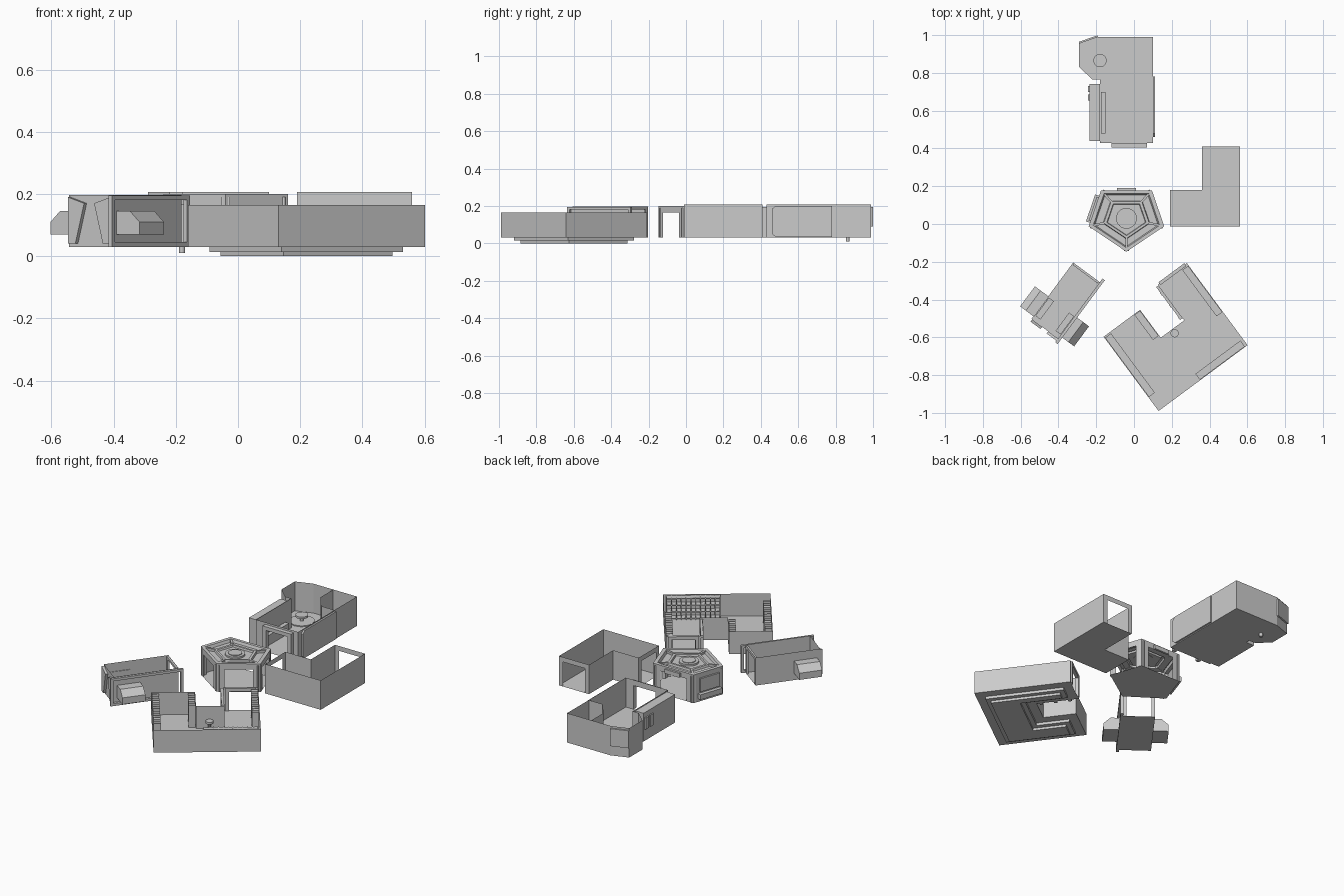
import bpy, math
from mathutils import Matrix, Vector

if "Cube" in bpy.data.objects:
    bpy.data.objects.remove(bpy.data.objects["Cube"])

I = Matrix.Identity(4)
def frame(x, y, deg):
    return Matrix.Translation((x, y, 0)) @ Matrix.Rotation(math.radians(deg), 4, 'Z')

def mesh(name, verts, faces, M=I):
    me = bpy.data.meshes.new(name)
    me.from_pydata([tuple(v) for v in verts], [], faces)
    me.update()
    ob = bpy.data.objects.new(name, me)
    ob.matrix_world = M
    bpy.context.collection.objects.link(ob)
    return ob

def prism(name, pts, vec, M=I):
    a = [Vector(p) for p in pts]
    n = len(a)
    faces = [tuple(range(n))[::-1], tuple(range(n, 2 * n))]
    faces += [(i, (i + 1) % n, n + (i + 1) % n, n + i) for i in range(n)]
    return mesh(name, a + [p + Vector(vec) for p in a], faces, M)

def box(name, x0, x1, y0, y1, z0, z1, M=I):
    return prism(name, [(x0, y0, z0), (x1, y0, z0), (x1, y1, z0), (x0, y1, z0)], (0, 0, z1 - z0), M)

def slab(name, pts, z0, z1, M=I):
    return prism(name, [(x, y, z0) for x, y in pts], (0, 0, z1 - z0), M)

def room(name, pts, z0, z1, doors={}, M=I):
    """Open-topped thin shell: floor plus walls; doors = {edge: (start, end, top)}."""
    V, F = [(x, y, z0) for x, y in pts], [tuple(range(len(pts)))]
    def quad(p, q, a, b):
        k = len(V)
        V.extend([(*p, a), (*q, a), (*q, b), (*p, b)])
        F.append((k, k + 1, k + 2, k + 3))
    for i in range(len(pts)):
        p, q = Vector(pts[i]), Vector(pts[(i + 1) % len(pts)])
        if i in doors:
            s, e, top = doors[i]
            a, b = p.lerp(q, s), p.lerp(q, e)
            quad(p, a, z0, z1)
            quad(b, q, z0, z1)
            quad(a, b, top, z1)
        else:
            quad(p, q, z0, z1)
    return mesh(name, V, F, M)

def disc(name, x, y, r, z0, z1, M=I, n=24):
    ob = slab(name, [(x + r * math.cos(2 * math.pi * i / n), y + r * math.sin(2 * math.pi * i / n))
                     for i in range(n)], z0, z1, M)
    return ob

def door_frame(name, x0, x1, y0, y1, z0, z1, t, M=I):
    box(name + "_left_jamb", x0, x0 + t, y0, y1, z0, z1, M)
    box(name + "_right_jamb", x1 - t, x1, y0, y1, z0, z1, M)
    box(name + "_lintel", x0 + t, x1 - t, y0, y1, z1 - t, z1, M)

# Hub: pentagon room with doorways and a stepped roof
P = [(-.04, -.147), (.16, -.012), (.095, .178), (-.175, .178), (-.24, -.012)]
C = Vector((-.04, .03))
door = (.18, .82, .165)
room("hub_walls", P, .03, .19, {0: door, 1: door, 2: door, 4: door})
loops = [(1, .188), (1, .2), (.88, .2), (.84, .184), (.62, .184), (.6, .196), (.52, .196), (.5, .186)]
V, F = [], []
for s, z in loops:
    V += [(*(C + (Vector(p) - C) * s), z) for p in P]
for k in range(len(loops) - 1):
    F += [(5 * k + i, 5 * k + (i + 1) % 5, 5 * k + 5 + (i + 1) % 5, 5 * k + 5 + i) for i in range(5)]
F.append(tuple(range(5 * len(loops) - 5, 5 * len(loops))))
mesh("hub_roof", V, F)
for i, p in enumerate(P):
    d = Vector(p) - C
    S = frame(*C, math.degrees(math.atan2(d.y, d.x)))
    box("hub_roof_spoke", d.length * .58, d.length * .88, -.006, .006, .183, .198, S)
    box("hub_post", d.length * .88, d.length * .97, -.014, .014, .03, .19, S)
disc("hub_roof_ring", *C, .055, .184, .196)
disc("hub_roof_cap", *C, .038, .194, .2)
box("hub_north_header", -.09, .01, .178, .19, .165, .19)
for p, q in ((P[3], P[4]), (P[1], P[2])):
    d = Vector(q) - Vector(p)
    S = frame(*p, math.degrees(math.atan2(d.y, d.x)))
    L = d.length
    if p == P[3]:
        box("hub_bay_ledge", .03, L - .02, -.022, 0, .05, .08, S)
        box("hub_bay_panel", .04, L - .03, -.01, 0, .09, .17, S)
    door_frame("hub_side_frame", 0, L, 0, .02, .03, .195, .025, S)

# North module: room with a chamfered bay in the far left corner
N = [(-.18, .43), (.1, .43), (.1, .99), (-.19, .99), (-.29, .955), (-.29, .83), (-.22, .765), (-.18, .765)]
room("north_room", N, .03, .207, {0: (.25, .87, .18)})
door_frame("north_door", -.12, .07, .405, .43, .03, .195, .022)
box("north_service_wall", -.235, -.18, .44, .74, .03, .2)
for y in (.655, .7):
    box("north_window", -.243, -.235, y, y + .03, .1, .17)
prism("north_side_panel", [(.1, .46, .05), (.1, .48, .035), (.1, .78, .035), (.1, .78, .2),
                           (.1, .48, .2), (.1, .46, .185)], (.01, 0, 0))
part = [(-.06, .99), (-.06, .87), (.01, .78), (.1, .78)]
mesh("north_partition", [(x, y, z) for z in (.03, .205) for x, y in part],
     [(i, i + 1, i + 5, i + 4) for i in range(3)])
prism("north_bay_shutter", [(-.29, .955, .09), (-.19, .99, .09), (-.19, .99, .195), (-.29, .955, .195)], (-.003, .009, 0))
disc("bay_floor_ring", -.18, .865, .07, .03, .036)
disc("bay_table_top", -.18, .865, .035, .06, .072)
disc("bay_table_post", -.18, .865, .01, .01, .062, n=12)
box("north_console", -.175, -.15, .48, .7, .03, .09)

# East module: plain L-shaped corridor
E = [(.19, -.012), (.56, -.012), (.56, .41), (.36, .41), (.36, .18), (.19, .18)]
room("east_corridor", E, .03, .207, {2: (.14, .86, .178), 5: (.14, .86, .178)})

# South-east module: U-shaped store room on stepped plates
M = frame(.13, -.99, 36.5)
def u_shape(i):
    return [(i, i), (.586 - i, i), (.586 - i, .54 - i), (.395 + i, .54 - i), (.395 + i, .305 - i),
            (.24 - i, .305 - i), (.24 - i, .489 - i), (i, .489 - i)]
room("store_room", u_shape(0), .03, .165, {2: (.2, .85, .145), 3: (.15, .75, .145)}, M)
slab("store_base_upper", u_shape(.05), .014, .03, M)
slab("store_base_lower", u_shape(.075), 0, .014, M)
door_frame("store_door", .405, .575, .53, .548, .03, .165, .02, M)
for v in (.32, .4, .48):
    box("store_arm_rib", .378, .395, v, v + .018, .03, .165, M)
box("store_arm_header", .38, .395, .32, .535, .15, .165, M)

def rack(u0, u1, v0, v1):
    for z in (.035, .075, .115, .155):
        box("rack_shelf", u0, u1, v0, v1, z, z + .005, M)
    along_u = u1 - u0 > v1 - v0
    L = (u1 - u0) if along_u else (v1 - v0)
    n = round(L / .028)
    for k in range(n + 1):
        t = k * (L - .004) / n
        if along_u:
            box("rack_divider", u0 + t, u0 + t + .004, v0, v1, .03, .163, M)
        else:
            box("rack_divider", u0, u1, v0 + t, v0 + t + .004, .03, .163, M)
rack(.545, .583, .22, .525)
rack(.274, .57, .003, .042)
rack(.003, .042, .09, .48)
rack(.2, .237, .32, .485)
disc("stool_seat", .313, .28, .022, .075, .088, M, 12)
disc("stool_post", .313, .28, .008, .03, .076, M, 8)

# South-west module: narrow cabin with side pods
W = frame(-.36, -.407, -36.5)
room("cabin_walls", [(-.09, -.186), (.085, -.186), (.085, .186), (-.09, .186)], .03, .197, {2: (.1, .9, .18)}, W)
box("cabin_side_sill", .085, .1, -.21, .21, .03, .045, W)
box("cabin_side_rail", .085, .1, -.21, .21, .18, .195, W)
for n in (-.21, .195):
    box("cabin_side_post", .085, .1, n, n + .015, .03, .195, W)
door_frame("cabin_door", -.085, .08, .174, .186, .03, .195, .014, W)
for s in (-1, 1):
    prism("cabin_side_pod", [(s * .086, -.168, .07), (s * .178, -.168, .07), (s * .178, -.168, .11),
                             (s * .14, -.168, .145), (s * .086, -.168, .145)], (0, .132, 0), W)
    prism("cabin_end_fin", [(s * .085, -.186, .19), (s * .02, -.186, .17), (s * .055, -.186, .04),
                            (s * .085, -.186, .04)], (0, -.014, 0), W)
    box("cabin_bench", min(s * .083, s * .05), max(s * .083, s * .05), -.16, -.04, .03, .065, W)
